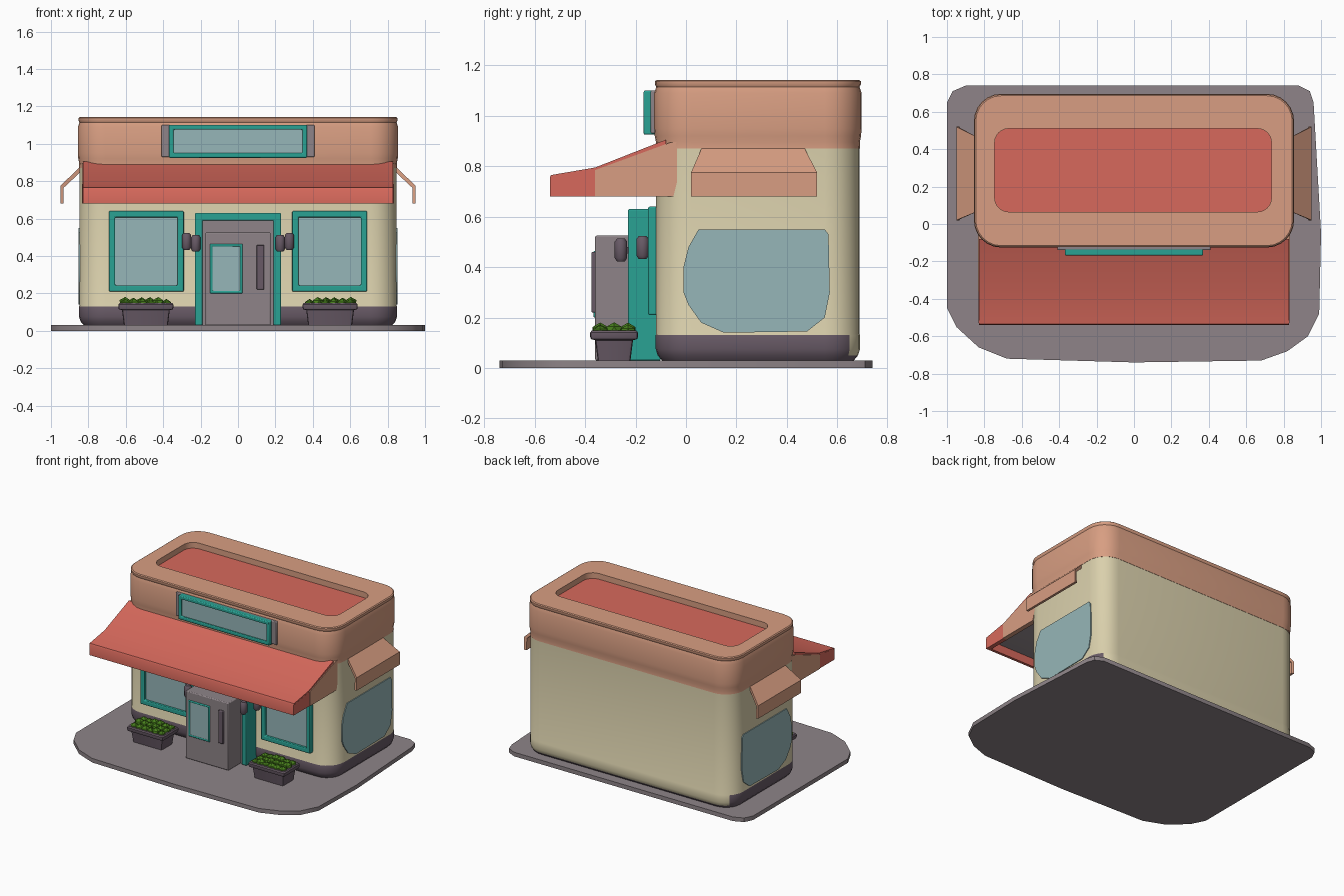
import bpy, bmesh, math, random
from mathutils import Vector

if "Cube" in bpy.data.objects:
    bpy.data.objects.remove(bpy.data.objects["Cube"])

random.seed(4)


def material(name, r, g, b):
    lin = [((c / 255 + 0.055) / 1.055) ** 2.4 for c in (r, g, b)]
    m = bpy.data.materials.new(name)
    m.diffuse_color = (*lin, 1)
    m.use_nodes = True
    m.node_tree.nodes["Principled BSDF"].inputs["Base Color"].default_value = m.diffuse_color
    return m


CREAM = material("cream", 218, 208, 172)
PEACH = material("peach", 216, 158, 130)
RED = material("coral_red", 215, 105, 92)
TEAL = material("teal", 42, 162, 148)
GLASS = material("pale_blue_glass", 150, 182, 184)
PURPLE = material("dark_purple", 104, 90, 102)
GREY = material("warm_grey", 142, 132, 136)
GREEN = material("leaf_green", 72, 128, 28)


def finish(name, bm, mats, rule=None, mirror=False, bevel=0.0, angle=35):
    bmesh.ops.recalc_face_normals(bm, faces=bm.faces)
    bm.normal_update()
    for f in bm.faces:
        f.smooth = True
        if rule:
            f.material_index = rule(f.calc_center_median(), f.normal)
    me = bpy.data.meshes.new(name)
    bm.to_mesh(me)
    bm.free()
    for m in mats:
        me.materials.append(m)
    me.set_sharp_from_angle(angle=math.radians(angle))
    ob = bpy.data.objects.new(name, me)
    bpy.context.collection.objects.link(ob)
    if bevel:
        b = ob.modifiers.new("bevel", 'BEVEL')
        b.width, b.segments = bevel, 2
    if mirror:
        ob.modifiers.new("mirror", 'MIRROR')
    return ob


def loft(name, rings, mats, caps=True, **kw):
    """Skin a list of equal-length rings; caps=False joins last ring to first."""
    bm = bmesh.new()
    vs = [[bm.verts.new(p) for p in r] for r in rings]
    n = len(vs[0])
    pairs = list(zip(vs, vs[1:])) + ([] if caps else [(vs[-1], vs[0])])
    for a, b in pairs:
        for i in range(n):
            j = (i + 1) % n
            bm.faces.new((a[i], a[j], b[j], b[i]))
    if caps:
        bm.faces.new(vs[0])
        bm.faces.new(vs[-1])
    return finish(name, bm, mats, **kw)


def rrect(x0, x1, y0, y1, r, z, n=6):
    pts = []
    for k, (cx, cy) in enumerate([(x1 - r, y1 - r), (x0 + r, y1 - r), (x0 + r, y0 + r), (x1 - r, y0 + r)]):
        for i in range(n + 1):
            a = math.pi / 2 * (k + i / n)
            pts.append((cx + r * math.cos(a), cy + r * math.sin(a), z))
    return pts


def prism_x(name, yz, xa, xb, mats, **kw):
    return loft(name, [[(x, y, z) for y, z in yz] for x in (xa, xb)], mats, **kw)


def box(name, x0, x1, y0, y1, z0, z1, mat, **kw):
    rings = [[(x0, y0, z), (x1, y0, z), (x1, y1, z), (x0, y1, z)] for z in (z0, z1)]
    return loft(name, rings, [mat], **kw)


def frame(name, x0, x1, z0, z1, w, y0, y1, mat, **kw):
    def ring(d, y):
        return [(x0 + d, y, z0 + d), (x1 - d, y, z0 + d), (x1 - d, y, z1 - d), (x0 + d, y, z1 - d)]
    return loft(name, [ring(0, y0), ring(w, y0), ring(w, y1), ring(0, y1)], [mat], caps=False, bevel=0.006, **kw)


# pavement slab with wide front corners
outline = [(-1, .65), (-.97, .71), (-.9, .74), (.88, .74), (.94, .71), (.96, .65), (1, -.05), (.99, -.48),
           (.93, -.6), (.82, -.68), (.68, -.73), (0, -.74), (-.68, -.72), (-.83, -.66), (-.95, -.55), (-1, -.45)]
loft("pavement_slab", [[(x, y, z) for x, y in outline] for z in (0, .03)], [GREY])

# walls with a dark plinth (thinner at the back)
def shell(d, z):
    return rrect(-.85 + d, .85 - d, -.12 + d, .69 - d, .14 - d, z)

loft("walls", [shell(d, z) for d, z in [(.025, .03), (.008, .05), (.0, .075), (.0, .13), (.002, .135), (.002, .9)]],
     [CREAM, PURPLE], rule=lambda c, n: int(c.z < .13 and not (n.y > .75 and c.z > .055)))

# parapet ring with the sunken red roof
rings = [shell(d, z) for d, z in [(0, .87), (.001, .895), (-.004, .92), (-.006, .95), (-.006, 1.09), (.002, 1.115),
                                  (-.003, 1.125), (-.003, 1.137), (.004, 1.142)]]
rings += [rrect(-.745, .735, .065, .51, .075, z) for z in (1.142, 1.1)]
loft("parapet_and_roof", rings, [PEACH, RED],
     rule=lambda c, n: int(abs(c.x) < .3 and abs(c.y - .29) < .1 and abs(n.z) > .9 and c.z > 1))

# front awning: red canopy with grey lining, red front ends and peach cheeks
canopy = [(-.08, .905), (-.36, .795), (-.535, .765), (-.54, .755), (-.54, .68),
          (-.52, .68), (-.52, .74), (-.36, .765), (-.08, .87)]
prism_x("front_awning", canopy, -.83, .83, [RED, GREY],
        rule=lambda c, n: int(n.z < -.5 and c.z > .7 and abs(c.x) < .1))
prism_x("awning_red_end", [(-.36, .68), (-.36, .785), (-.53, .758), (-.53, .68)], .8, .831, [RED], mirror=True)
cheek = [(-.36, .68), (-.05, .68), (-.03, .76), (.01, .82), (.06, .85), (.06, .9), (-.06, .895), (-.36, .785)]
prism_x("awning_cheek", cheek, .8, .835, [PEACH], mirror=True)

# bent side canopies, wider at the lip
rows = [(.83, .89, .07, .46), (.95, .775, .02, .52), (.95, .68, .02, .52),
        (.932, .68, .02, .52), (.932, .765, .025, .515), (.83, .86, .07, .46)]
loft("side_canopy", [[(x, a, z) for x, z, a, b in rows], [(x, b, z) for x, z, a, b in rows]], [PEACH], mirror=True)

# irregular side windows
pane = [(-.01, .4), (.01, .48), (.05, .55), (.55, .55), (.565, .53), (.57, .3), (.55, .2), (.48, .145),
        (.15, .14), (.06, .18), (.01, .25), (-.01, .3)]
prism_x("side_window", pane, .846, .854, [GLASS], mirror=True)

# front windows
frame("window_frame", .29, .69, .21, .64, .033, -.15, -.1, TEAL, mirror=True)
box("window_glass", .31, .67, -.128, -.119, .23, .62, GLASS, mirror=True)

# sign board
box("sign_back", -.41, .41, -.14, -.11, .93, 1.1, GREY, bevel=.005)
frame("sign_frame", -.37, .37, .925, 1.1, .025, -.168, -.12, TEAL)
box("sign_panel", -.35, .35, -.155, -.147, .945, 1.08, GLASS)

# doorway surround
jamb = [(.23, .03), (.23, .63), (-.23, .63), (-.23, .03), (-.19, .03), (-.19, .59), (.19, .59), (.19, .03)]
loft("door_surround", [[(x, y, z) for x, z in jamb] for y in (-.23, -.1)], [TEAL], bevel=.006)

# projecting door block with its window and handle
box("door_back_panel", -.19, .19, -.215, -.12, .03, .59, GREY)
box("door", -.175, .175, -.36, -.2, .03, .525, GREY, bevel=.006)
frame("door_window_frame", -.15, .025, .2, .465, .014, -.367, -.355, TEAL)
box("door_glass", -.138, .013, -.363, -.356, .212, .452, GLASS)
box("door_handle", .1, .14, -.375, -.355, .22, .46, PURPLE, bevel=.005)

# paired wall lamps
for nm, x, y, z in (("outer_lamp", .275, -.172, .478), ("inner_lamp", .226, -.258, .468)):
    prof = [(.016, -.045), (.025, -.032), (.025, .032), (.016, .045)]
    loft(nm, [[(x + r * math.cos(t * math.pi / 6), y + r * math.sin(t * math.pi / 6), z + h) for t in range(12)]
              for r, h in prof], [PURPLE], mirror=True)
box("outer_lamp_bracket", .265, .285, -.165, -.11, .465, .49, PURPLE, mirror=True)
box("inner_lamp_bracket", .21, .228, -.255, -.2, .455, .48, PURPLE, mirror=True)

# planters: tapered trough with a rim
def trough(d, z):
    return rrect(.345 + d, .64 - d, -.38 + d, -.19 - d, .012, z, 2)

loft("planter", [trough(d, z) for d, z in [(.03, .03), (.02, .11), (.003, .115), (0, .125), (0, .14), (.006, .148),
                                           (.02, .148), (.02, .135)]], [PURPLE], mirror=True)

# low-poly foliage clumps
bm = bmesh.new()
for i in range(6):
    for j in range(3):
        made = bmesh.ops.create_icosphere(bm, subdivisions=1, radius=random.uniform(.028, .036))["verts"]
        off = Vector((.382 + i * .044, -.34 + j * .055, .145 + random.uniform(-.005, .006)))
        for v in made:
            v.co = Vector((v.co.x, v.co.y, v.co.z * .9)) + off
finish("planter_foliage", bm, [GREEN], mirror=True, angle=20)
